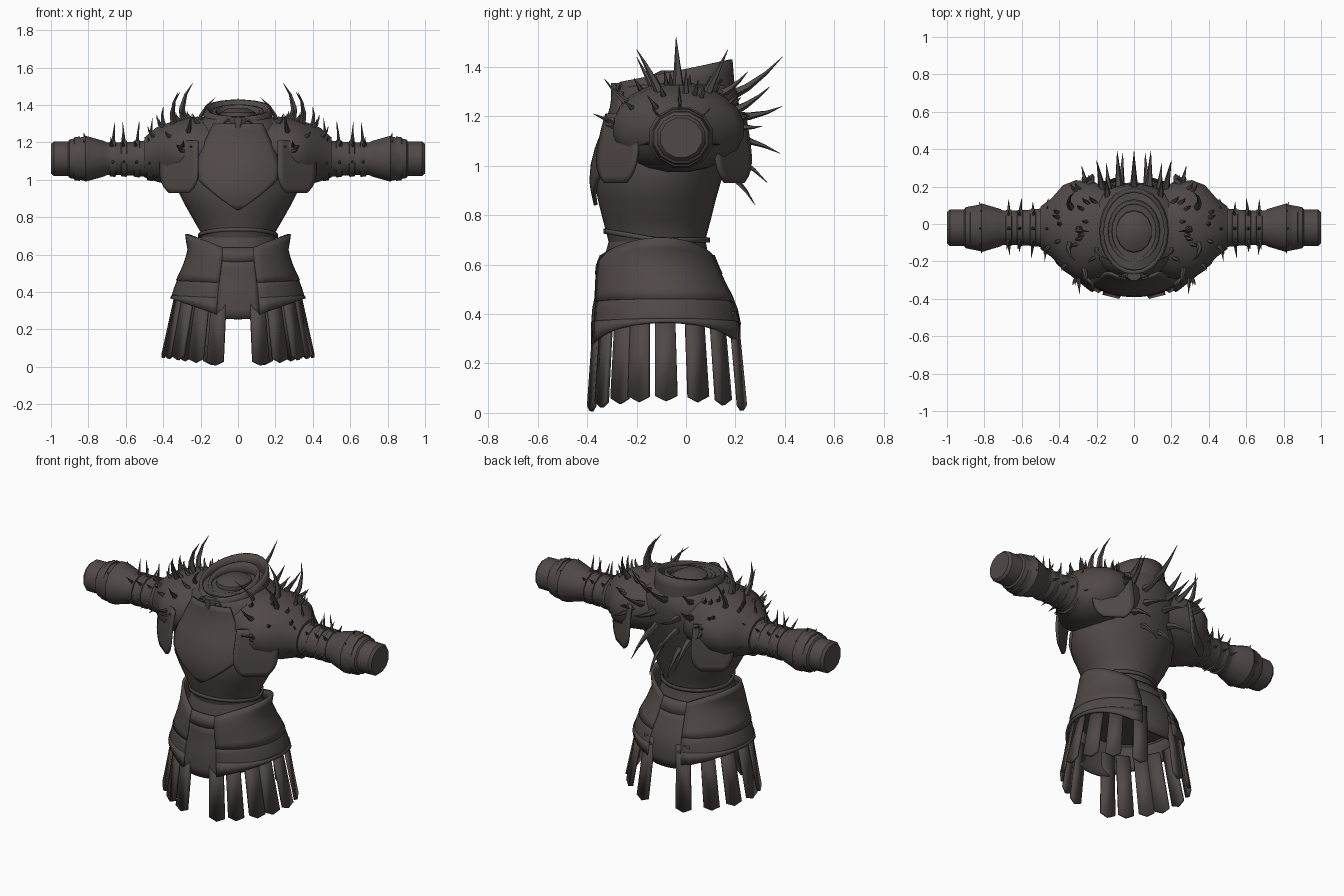
import bpy, bmesh, math, random
from math import sin, cos, pi, sqrt
from mathutils import Vector

random.seed(4)
cube = bpy.data.objects.get("Cube")
if cube:
    bpy.data.objects.remove(cube, do_unlink=True)

leather = bpy.data.materials.new("dark brown leather")
leather.use_nodes = True
leather.diffuse_color = (0.08, 0.066, 0.064, 1)
leather.node_tree.nodes["Principled BSDF"].inputs["Base Color"].default_value = (0.08, 0.066, 0.064, 1)


def finish(bm, name, thick=0, mirror=False, angle=40):
    bmesh.ops.remove_doubles(bm, verts=bm.verts, dist=0.0005)
    bmesh.ops.recalc_face_normals(bm, faces=bm.faces)
    mesh = bpy.data.meshes.new(name)
    bm.to_mesh(mesh)
    bm.free()
    mesh.materials.append(leather)
    ob = bpy.data.objects.new(name, mesh)
    bpy.context.collection.objects.link(ob)
    bpy.ops.object.select_all(action='DESELECT')
    ob.select_set(True)
    bpy.context.view_layer.objects.active = ob
    bpy.ops.object.shade_smooth_by_angle(angle=math.radians(angle))
    if thick:
        solid = ob.modifiers.new("thickness", 'SOLIDIFY')
        solid.thickness, solid.offset = thick, 0
    if mirror:
        ob.modifiers.new("mirror", 'MIRROR')


def add_grid(bm, fn, nu, nv):
    """Surface patch: u runs -1..1, v runs 0..1."""
    rows = [[bm.verts.new(fn(2 * i / nu - 1, j / nv)) for i in range(nu + 1)] for j in range(nv + 1)]
    for a, b in zip(rows, rows[1:]):
        for i in range(nu):
            bm.faces.new((a[i], a[i + 1], b[i + 1], b[i]))


def patch(name, fn, nu=12, nv=8, thick=0.015, mirror=False):
    bm = bmesh.new()
    add_grid(bm, fn, nu, nv)
    finish(bm, name, thick, mirror)


def add_loft(bm, rings):
    rows = [[bm.verts.new(p) for p in ring] for ring in rings]
    n = len(rows[0])
    for a, b in zip(rows, rows[1:]):
        for i in range(n):
            bm.faces.new((a[i], a[(i + 1) % n], b[(i + 1) % n], b[i]))
    bm.faces.new(rows[0][::-1])
    bm.faces.new(rows[-1])


def lerp_table(table, key):
    """Interpolate rows of a table sorted by first column."""
    if key <= table[0][0]:
        return table[0][1:]
    for a, b in zip(table, table[1:]):
        if key <= b[0]:
            t = (key - a[0]) / (b[0] - a[0])
            return [p + (q - p) * t for p, q in zip(a[1:], b[1:])]
    return table[-1][1:]


def z_ring(z, rx, cy, ry, n=28):
    return [(rx * sin(2 * pi * i / n), cy - ry * cos(2 * pi * i / n), z) for i in range(n)]


def x_ring(x, cy, cz, ry, rz, n=12):
    return [(x, cy + ry * cos(2 * pi * (i + .5) / n), cz + rz * sin(2 * pi * (i + .5) / n)) for i in range(n)]


def add_spike(bm, base, tip, r, bend=(0, 0, 0)):
    base, tip, bend = Vector(base), Vector(tip), Vector(bend)
    axis = (tip - base).normalized()
    side = axis.orthogonal().normalized()
    up = axis.cross(side)
    rings = []
    for t in (0, .35, .7, 1):
        c = base.lerp(tip, t) + bend * 4 * t * (1 - t)
        w = r * (1 - t) + .001
        rings.append([c + side * w * cos(k * pi * .4) + up * w * sin(k * pi * .4) for k in range(5)])
    add_loft(bm, rings)


# Torso: z, half width, centre y, half depth
TORSO = [(.66, .195, -.115, .19), (.72, .2, -.118, .202), (.78, .235, -.118, .218), (.86, .28, -.118, .238),
         (.93, .315, -.115, .255), (1.0, .32, -.1, .265), (1.08, .32, -.078, .267), (1.16, .315, -.05, .26),
         (1.24, .28, -.035, .25), (1.3, .24, -.035, .243), (1.34, .17, -.035, .21)]
bm = bmesh.new()
add_loft(bm, [z_ring(*row) for row in TORSO])
finish(bm, "torso")


def chest_fn(u, v):
    z = .84 + .46 * v
    w = lerp_table([(.84, .004), (.92, .12), (1.0, .215), (1.06, .23), (1.15, .2), (1.3, .13)], z)[0]
    rx, cy, ry = lerp_table(TORSO, z)
    x = u * w
    return (x, cy - ry * sqrt(1 - (x / (rx * 1.08)) ** 2) - .014, z)


patch("breast_plate", chest_fn, 14, 14)
patch("lower_torso_rim", lambda u, v: (.208 * sin(pi * u), -.118 - .21 * cos(pi * u),
                                     .69 + .02 * v + .035 * max(0, cos(pi * u))), 28, 1, .01)

# Shoulders
bm = bmesh.new()
SHOULDER = [(.1, -.04, 1.16, .225, .175), (.22, -.035, 1.16, .262, .18), (.31, -.03, 1.15, .268, .178),
            (.38, -.02, 1.14, .23, .165), (.44, -.02, 1.135, .16, .145), (.5, -.02, 1.12, .115, .108)]
add_loft(bm, [x_ring(*row, n=20) for row in SHOULDER])
finish(bm, "shoulder_guards", mirror=True)


def flap_fn(front):
    def fn(u, v):
        w = .1 * sqrt(max(0, 1 - (1 - min(1, v * 2.2 + .14)) ** 2))
        x = .315 + u * w
        y = -.285 + (x - .315) * .8 if front else .195 - (x - .315) * .7
        return (x, y + (.045 if front else -.03) * v * v, .93 + .28 * v)
    return fn


patch("front_shoulder_flaps", flap_fn(True), 8, 10, mirror=True)
patch("back_shoulder_flaps", flap_fn(False), 8, 10, mirror=True)

# Arms with flared bracers
ARM = [(.4, .11), (.48, .112), (.5, .1), (.58, .092), (.7, .09), (.715, .098), (.815, .127),
       (.822, .122), (.9, .107), (.908, .096), (.985, .095), (1, .082)]
bm = bmesh.new()
add_loft(bm, [x_ring(x, -.02, 1.113, r * 1.06, r, 12) for x, r in ARM])
finish(bm, "arms", mirror=True, angle=35)

bm = bmesh.new()
BANDS = ((.47, .12), (.54, .1), (.61, .097), (.67, .097), (.86, .119))
for x, r in BANDS:
    add_loft(bm, [x_ring(x + dx, -.02, 1.113, r + dr, r + dr)
                  for dx, dr in ((-.018, -.01), (-.014, .004), (.014, 0), (.018, -.01))])
finish(bm, "arm_bands", mirror=True)

# Thin spikes standing on the arm bands
bm = bmesh.new()
for x, r in BANDS[:4] + ((.815, .115),):
    for a in (-10, 45, 92, 135, 190):
        d = Vector((0, cos(math.radians(a)), sin(math.radians(a))))
        root = Vector((x, -.02, 1.113)) + d * (r - .015)
        reach = .04 if x > .8 else .115 if a == 92 else random.uniform(.045, .085)
        add_spike(bm, root, root + d * reach + Vector((random.uniform(-.015, .015), 0, 0)), .01)
finish(bm, "arm_spikes", mirror=True)

# Long horns on shoulders and back: base, tip, radius, bend
HORNS = [((.29, -.03, 1.31), (.24, -.04, 1.52), .024, (.03, 0, 0)),
         ((.34, -.1, 1.28), (.31, -.2, 1.47), .02, (.025, 0, .01)),
         ((.2, -.12, 1.29), (.12, -.2, 1.44), .016, (.03, 0, 0)),
         ((.33, .08, 1.28), (.32, .17, 1.47), .02, (.025, 0, 0)),
         ((.39, 0, 1.27), (.4, 0, 1.39), .016, (.01, 0, 0)),
         ((.27, -.21, 1.24), (.25, -.33, 1.35), .02, (0, 0, -.015)),
         ((.3, -.25, 1.18), (.29, -.375, 1.21), .018, (0, 0, -.01)),
         ((.0, .17, 1.28), (.0, .39, 1.44), .024, (0, 0, -.02)),
         ((.08, .18, 1.2), (.09, .39, 1.24), .024, (0, 0, -.015)),
         ((.07, .17, 1.12), (.06, .38, 1.05), .022, (0, 0, .01)),
         ((.13, .15, 1.05), (.15, .33, .93), .022, (0, 0, .02)),
         ((.06, .13, 1.0), (.06, .28, .84), .02, (0, .01, .01)),
         ((.17, .19, 1.22), (.2, .34, 1.32), .02, (0, 0, -.01)),
         ((.25, .18, 1.17), (.28, .31, 1.16), .02, (0, 0, -.01)),
         ((.14, .14, 1.29), (.15, .25, 1.38), .02, (0, 0, -.01))]
bm = bmesh.new()
for horn in HORNS:
    add_spike(bm, *horn)
finish(bm, "horns", mirror=True)

# Small thorns scattered over the shoulders
bm = bmesh.new()
for k in range(22):
    x = random.uniform(.2, .46)
    cy, cz, ry, rz = lerp_table(SHOULDER, x)
    a = random.uniform(0, pi)
    root = Vector((x, cy + ry * .95 * cos(a), cz + rz * .95 * sin(a)))
    out = Vector((.6, cos(a), sin(a) + .2)).normalized()
    add_spike(bm, root, root + out * random.uniform(.045, .075), .012, (.008, 0, 0))
finish(bm, "shoulder_thorns", mirror=True)


# Tilted collar with nested neck rings
def collar_fn(rx, ry, low, top):
    def fn(u, v):
        y = -.04 - ry * cos(pi * u) * (1 - .06 * v)
        return (rx * sin(pi * u) * (1 - .06 * v), y, low + (top + (y + .04) * .21 - low) * v)
    return fn


patch("collar", collar_fn(.182, .232, 1.26, 1.383), 24, 3, .02)
patch("inner_collar", collar_fn(.135, .165, 1.3, 1.37), 20, 2, .02)
bm = bmesh.new()
add_loft(bm, [z_ring(1.3, .1, -.04, .12, 14), z_ring(1.36, .095, -.04, .11, 14), z_ring(1.385, .05, -.04, .06, 14)])
finish(bm, "neck")

# Throat clasp
bm = bmesh.new()
add_loft(bm, [[(sx * w, y, z) for sx, y in ((-1, -.25), (-1, -.285), (-.4, -.303), (.4, -.303), (1, -.285), (1, -.25))]
              for z, w in ((1.2, .012), (1.25, .024), (1.29, .028), (1.32, .05), (1.335, .035))])
for s in (-1, 1):
    add_spike(bm, (s * .04, -.275, 1.32), (s * .09, -.28, 1.28), .012, (0, 0, .015))
finish(bm, "throat_clasp")

# Waist and hip plates
HIP = [(.25, .37, -.085, .3), (.35, .358, -.08, .305), (.42, .338, -.085, .295), (.47, .318, -.09, .28),
       (.53, .288, -.105, .264), (.62, .258, -.12, .238), (.7, .272, -.1, .195)]
bm = bmesh.new()
add_loft(bm, [z_ring(z, rx - .035, cy, ry - .025) for z, rx, cy, ry in HIP[3:6]] + [z_ring(.72, .19, -.115, .19)])
finish(bm, "waist")


def hip_fn(low, high, grow):
    def fn(u, v):
        t = pi / 2 * (1 + u * .8)
        edge = u * u
        bottom, top = low - edge * (.085 if low < .4 else .01), high - edge * (.075 if high > .6 else .01)
        z = bottom + (top - bottom) * v
        rx, cy, ry = lerp_table(HIP, z)
        return ((rx + grow) * sin(t), cy - (ry + grow) * cos(t), z)
    return fn


patch("upper_hip_plates", hip_fn(.46, .71, .003), 18, 6, .016, True)
patch("lower_hip_plates", hip_fn(.37, .475, -.002), 18, 4, .014, True)
patch("hip_plate_trim", hip_fn(.365, .38, .002), 18, 1, .014, True)


def panel_fn(side, low, high, width, grow):
    def fn(u, v):
        z = low + (high - low) * v
        rx, cy, ry = lerp_table(HIP, z)
        x = u * (width + .015 * (1 - v))
        return (x, cy + side * (ry + grow) * sqrt(1 - (x / rx) ** 2), z + .01 * u * u * (1 - v))
    return fn


for side, word in ((-1, "front"), (1, "back")):
    patch(word + "_panel", panel_fn(side, .255, .58, .1, -.008), 8, 6)
    patch(word + "_panel_top", panel_fn(side, .56, .635, .1, -.004), 8, 2)

# Skirt of hanging straps with clipped tips
bm = bmesh.new()
for t in (.31, .6, .93, 1.2, 1.555, 1.97, 2.35, 2.78):
    low = Vector((.4 * sin(t), -.075 - .322 * cos(t), -.012 + .06 * sin(t)))
    high = Vector((.325 * sin(t), -.08 - .29 * cos(t), .41))
    tangent = Vector((.4 * cos(t), .322 * sin(t), 0)).normalized()

    def strap_fn(u, v):
        p = low.lerp(high, v) + tangent * u * (.046 - .006 * v)
        p.z += .022 * abs(u) * (1 - v)
        return p
    add_grid(bm, strap_fn, 2, 1)
finish(bm, "skirt_straps", .016, True, 30)
